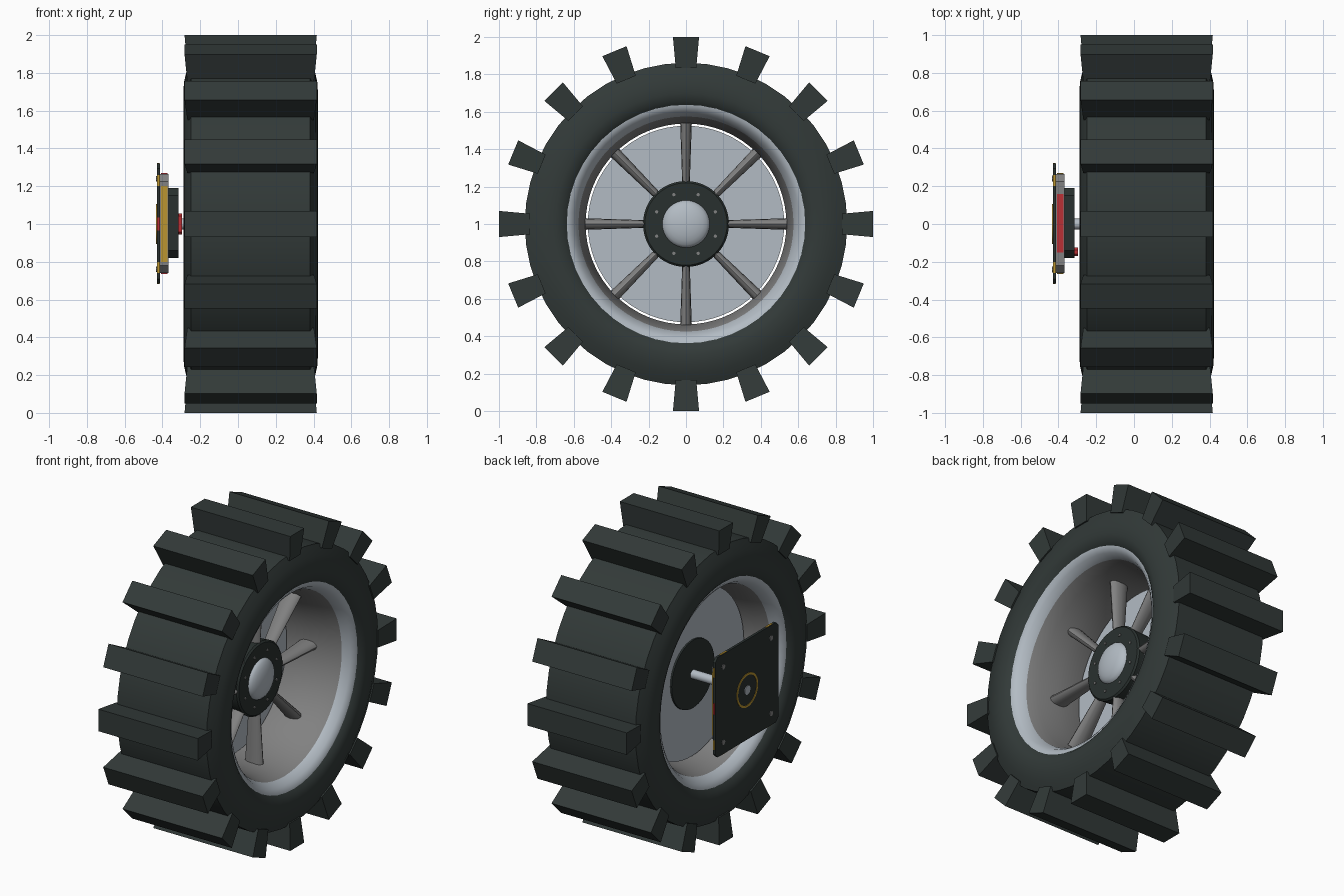
import bpy, bmesh, math
from mathutils import Matrix, Vector

if "Cube" in bpy.data.objects:
    bpy.data.objects.remove(bpy.data.objects["Cube"])

AXLE = Matrix.Translation((0, 0, 1))
MID = 0.067  # middle of the tyre along the axle


def material(name, r, g, b):
    m = bpy.data.materials.new(name)
    m.use_nodes = True
    m.diffuse_color = (r, g, b, 1)
    m.node_tree.nodes["Principled BSDF"].inputs["Base Color"].default_value = (r, g, b, 1)
    return m


RUBBER = material("dark rubber", 0.032, 0.042, 0.040)
STEEL = material("light steel", 0.45, 0.50, 0.55)
GREY = material("mid grey", 0.22, 0.22, 0.22)
BLACK = material("dark casing", 0.022, 0.030, 0.028)
GOLD = material("gold", 0.50, 0.30, 0.03)
RED = material("red", 0.50, 0.03, 0.035)


def finish(name, bm, mats, smooth=None):
    bmesh.ops.recalc_face_normals(bm, faces=bm.faces)
    bm.transform(AXLE)
    mesh = bpy.data.meshes.new(name)
    bm.to_mesh(mesh)
    bm.free()
    for m in mats:
        mesh.materials.append(m)
    ob = bpy.data.objects.new(name, mesh)
    bpy.context.collection.objects.link(ob)
    if smooth:
        bpy.ops.object.select_all(action="DESELECT")
        ob.select_set(True)
        bpy.context.view_layer.objects.active = ob
        bpy.ops.object.shade_smooth_by_angle(angle=math.radians(smooth))


def lathe(name, profile, mats, seg=48, closed=True, smooth=35, rule=None):
    """Turn (x, radius) points about the axle."""
    bm = bmesh.new()
    verts = [bm.verts.new((x, 0, r)) for x, r in profile]
    pairs = list(zip(verts, verts[1:] + verts[:1]))
    edges = [bm.edges.new(p) for p in (pairs if closed else pairs[:-1])]
    bmesh.ops.spin(bm, geom=verts + edges, cent=(0, 0, 0), axis=(1, 0, 0),
                   angle=math.tau, steps=seg, use_duplicate=False)
    bmesh.ops.remove_doubles(bm, verts=bm.verts, dist=0.0004)
    if rule:
        for f in bm.faces:
            f.material_index = rule(f)
    finish(name, bm, mats, smooth)


def block(name, x0, x1, ys, zs, mat, cut=0.0):
    """Box across the axle, with its four corners cut off if wanted."""
    bm = bmesh.new()
    size = Vector((x1 - x0, ys[1] - ys[0], zs[1] - zs[0]))
    mid = Vector(((x0 + x1) / 2, sum(ys) / 2, sum(zs) / 2))
    bmesh.ops.create_cube(bm, size=1, matrix=Matrix.LocRotScale(mid, None, size))
    if cut:
        rim = [e for e in bm.edges if abs(e.verts[0].co.x - e.verts[1].co.x) > 1e-4]
        bmesh.ops.bevel(bm, geom=rim, offset=cut, segments=1, affect="EDGES")
    finish(name, bm, [mat])


def mirrored(half):
    """Complete a profile given as offsets from the middle of the tyre."""
    return [(MID + x, r) for x, r in half] + [(MID - x, r) for x, r in reversed(half)]


# Tyre
lathe("tyre", mirrored([(0.30, 0.61), (0.325, 0.635), (0.345, 0.66), (0.356, 0.70), (0.353, 0.75),
                        (0.342, 0.80), (0.322, 0.845), (0.315, 0.862)]), [RUBBER], smooth=30)

# Tread lugs, flaring outwards
bm = bmesh.new()
for i in range(16):
    made = bmesh.ops.create_cube(bm, size=1)["verts"]
    for v in made:
        out = v.co.z > 0
        v.co = Vector((MID + math.copysign(0.35 if out else 0.335, v.co.x),
                       math.copysign(0.07 if out else 0.055, v.co.y),
                       1.0 if out else 0.835))
    bmesh.ops.rotate(bm, verts=made, cent=(0, 0, 0), matrix=Matrix.Rotation(i * math.tau / 16, 3, "X"))
finish("tread_lugs", bm, [RUBBER])

# Rim: bright lips, plain barrel between
lathe("rim", mirrored([(0.30, 0.65), (0.328, 0.643), (0.325, 0.625), (0.305, 0.60), (0.26, 0.575),
                       (0.18, 0.555), (0.06, 0.537)]), [STEEL, GREY], seg=64, smooth=40,
      rule=lambda f: 1 if abs(f.calc_center_median().x - MID) < 0.27
      and f.calc_center_median().yz.length < 0.59 else 0)

# Backing disc behind the spokes
lathe("backing_disc", [(-0.04, 0.15), (-0.04, 0.525), (-0.025, 0.525), (-0.025, 0.15)], [STEEL], seg=64)

# Eight tapered oval spokes
bm = bmesh.new()
for i in range(8):
    made = bmesh.ops.create_cone(bm, cap_ends=True, segments=12, radius1=0.019, radius2=0.031,
                                 depth=0.36, matrix=Matrix.Translation((0, 0, 0.36)))["verts"]
    for v in made:
        v.co.x = 0.115 + v.co.x * 2.0
    bmesh.ops.rotate(bm, verts=made, cent=(0, 0, 0), matrix=Matrix.Rotation(i * math.tau / 8, 3, "X"))
finish("spokes", bm, [GREY], 40)

# Hub with domed cap and bolts
lathe("hub", [(-0.05, 0), (-0.05, 0.215), (0.15, 0.23), (0.16, 0.22), (0.16, 0)], [BLACK], closed=False)
dome = [(0.155 + 0.05 * math.sin(a), 0.128 * math.cos(a)) for a in (i * math.pi / 12 for i in range(7))]
lathe("hub_cap", dome, [STEEL], seg=32, closed=False)
bm = bmesh.new()
for i in range(8):
    a = (i + 0.5) * math.tau / 8
    place = Matrix.Translation((0.161, 0.17 * math.sin(a), 0.17 * math.cos(a)))
    bmesh.ops.create_cone(bm, cap_ends=True, segments=8, radius1=0.009, radius2=0.009, depth=0.01,
                          matrix=place @ Matrix.Rotation(math.pi / 2, 4, "Y"))
finish("hub_bolts", bm, [GREY])

# Axle shaft
lathe("axle_shaft", [(-0.434, 0), (-0.434, 0.028), (-0.04, 0.028), (-0.04, 0)], [STEEL],
      seg=20, closed=False)

# Mounting box, stepped towards the wheel
block("mount_plate", -0.43, -0.414, (-0.315, 0.32), (-0.315, 0.32), BLACK, 0.025)
block("mount_body", -0.414, -0.368, (-0.26, 0.265), (-0.26, 0.265), GREY, 0.04)
block("mount_boss", -0.368, -0.315, (-0.18, 0.19), (-0.18, 0.19), BLACK, 0.04)
block("red_switch", -0.316, -0.297, (-0.17, -0.125), (-0.055, 0.055), RED, 0.012)

# Coloured panels on the mounting box
for side, cap, s in (("front", "bottom", -1), ("back", "top", 1)):
    face = 0.265 if s > 0 else -0.26
    panel = (face - 0.004, face + 0.004)
    block(side + "_gold_panel", -0.408, -0.372, panel, (-0.2, 0.2), GOLD)
    block(cap + "_red_panel", -0.408, -0.372, (-0.15, 0.16), panel, RED)
    # Inlays along the plate edges
    edge = 0.32 if s > 0 else -0.315
    span = (edge - 0.003, edge + 0.003)
    for end, t in (("low", -0.23), ("high", 0.23)):
        bit = (t - 0.03, t + 0.03)
        block(f"{side}_{end}_edge_inlay", -0.428, -0.416, span, bit, GOLD)
        block(f"{cap}_{end}_edge_inlay", -0.428, -0.416, bit, span, GOLD)
    block(side + "_red_inlay", -0.428, -0.416, span, (-0.035, 0.035), RED)

# Gold ring and corner bolts on the plate
lathe("gold_ring", [(-0.433, 0.094), (-0.433, 0.107), (-0.428, 0.107), (-0.428, 0.094)], [GOLD], seg=40)
bm = bmesh.new()
for y in (-0.24, 0.24):
    for z in (-0.24, 0.24):
        bmesh.ops.create_cone(bm, cap_ends=True, segments=10, radius1=0.016, radius2=0.016, depth=0.006,
                              matrix=Matrix.Translation((-0.431, y, z)) @ Matrix.Rotation(math.pi / 2, 4, "Y"))
finish("plate_bolts", bm, [GREY])
